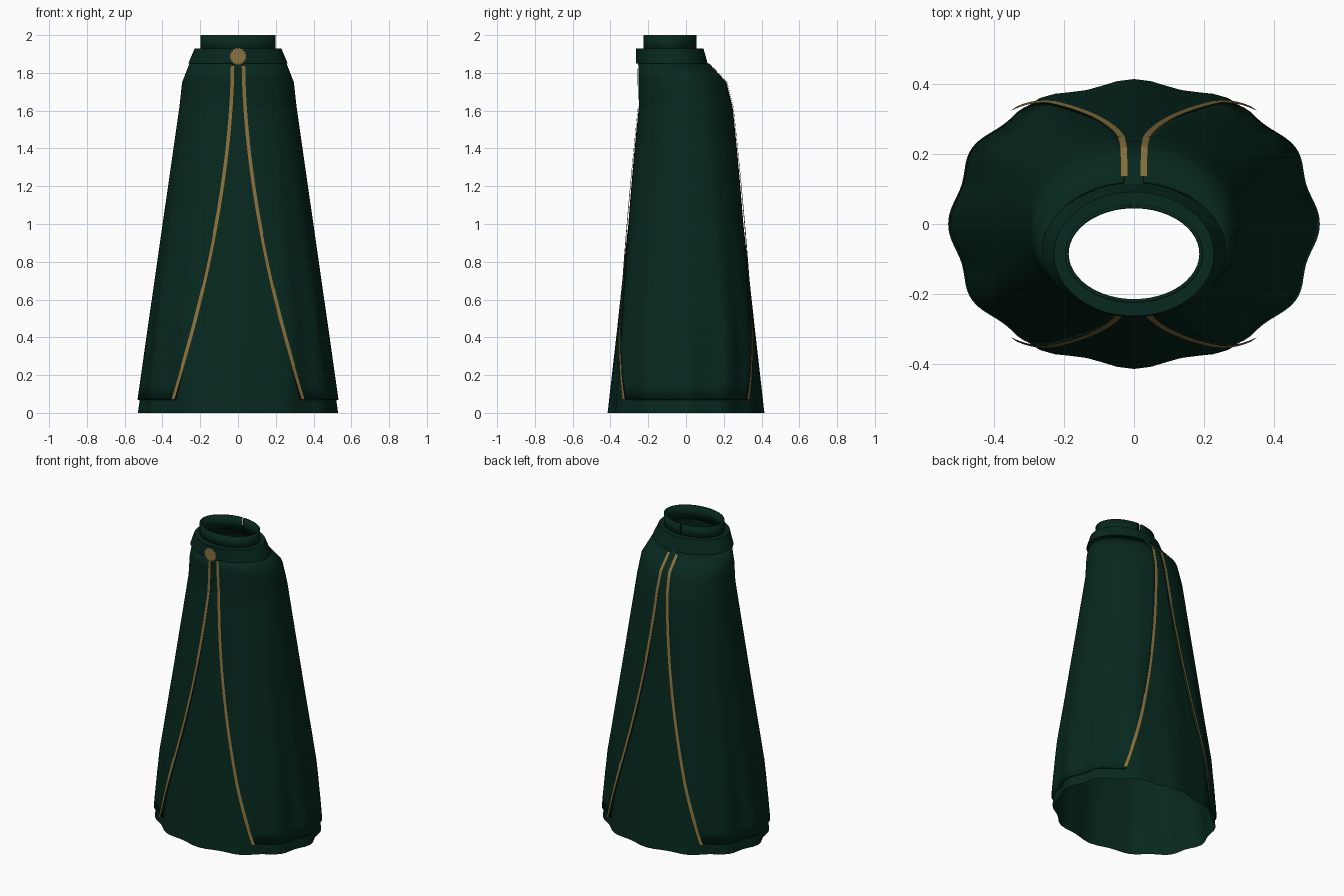
import bpy, bmesh, math

cube = bpy.data.objects.get("Cube")
if cube:
    bpy.data.objects.remove(cube, do_unlink=True)


def material(name, rgb):
    m = bpy.data.materials.new(name)
    m.use_nodes = True
    m.diffuse_color = (*rgb, 1)
    bsdf = m.node_tree.nodes["Principled BSDF"]
    bsdf.inputs["Base Color"].default_value = (*rgb, 1)
    bsdf.inputs["Roughness"].default_value = 0.8
    return m


GREEN = material("deep green cloth", (0.002, 0.021, 0.013))
GOLD = material("antique gold", (0.245, 0.168, 0.05))

# Body outline: height, half width, front y, back y, squareness of section
BODY = [(0, 0.53, -0.415, 0.415, 2.05), (0.45, 0.466, -0.364, 0.364, 2.45),
        (1.62, 0.298, -0.239, 0.236, 2.1), (1.75, 0.284, -0.24, 0.203, 2.05),
        (1.85, 0.245, -0.242, 0.112, 2.0), (1.93, 0.2, -0.225, 0.055, 2.0)]
HEM, TOP = 0.07, 1.85


def body_ring(z):
    for a, b in zip(BODY, BODY[1:]):
        if z <= b[0]:
            f = (z - a[0]) / (b[0] - a[0])
            return [p + (q - p) * f for p, q in zip(a, b)]
    return BODY[-1]


def point(ring, t, grow=0.0, pleat=0.0):
    """Point at angle t on a squared oval, with optional pleats."""
    z, rx, front, back, n = ring
    r = 1 - pleat * 0.022 * (1 - math.cos(12 * t))
    c, s = math.cos(t), math.sin(t)
    x = math.copysign(abs(c) ** (2 / n), c) * (rx * r + grow)
    y = math.copysign(abs(s) ** (2 / n), s) * ((back - front) / 2 * r + grow)
    return (x, y + (front + back) / 2, z)


def fade(z):
    return max(0.0, 1 - z / 1.5)


def sheet(name, rows, mat, closed=False, thick=0.0, mirror=False):
    """Skin a grid of points, rows running upward and counterclockwise."""
    bm = bmesh.new()
    grid = [[bm.verts.new(p) for p in row] for row in rows]
    count = len(grid[0])
    for lo, hi in zip(grid, grid[1:]):
        for i in range(count if closed else count - 1):
            j = (i + 1) % count
            bm.faces.new((lo[i], lo[j], hi[j], hi[i]))
    return finish(name, bm, mat, thick, mirror)


def finish(name, bm, mat, thick=0.0, mirror=False):
    mesh = bpy.data.meshes.new(name)
    bm.to_mesh(mesh)
    bm.free()
    mesh.materials.append(mat)
    ob = bpy.data.objects.new(name, mesh)
    bpy.context.collection.objects.link(ob)
    bpy.ops.object.select_all(action='DESELECT')
    ob.select_set(True)
    bpy.context.view_layer.objects.active = ob
    bpy.ops.object.shade_smooth_by_angle(angle=math.radians(35))
    if thick:
        mod = ob.modifiers.new("thickness", 'SOLIDIFY')
        mod.thickness, mod.offset = thick, -1
    if mirror:
        ob.modifiers.new("mirror", 'MIRROR')
    return ob


def heights(lo, hi, steps):
    zs = {round(lo + (hi - lo) * i / steps, 4) for i in range(steps + 1)}
    return sorted(zs | {r[0] for r in BODY if lo <= r[0] <= hi})


def full_turn(count):
    return [math.tau * i / count for i in range(count)]


# Long robe, open at the hem and neck
sheet("robe", [[point(body_ring(z), t, 0, fade(z)) for t in full_turn(72)]
               for z in heights(0, 1.93, 24)], GREEN, closed=True)


# Outer side panels, whose edges flare away from the centre line
def edge_x(z):
    return 0.026 + 0.311 * max(0, (TOP - z) / (TOP - HEM)) ** 1.77


def edge_angle(z, x):
    ring = body_ring(z)
    return math.acos(min(1, x / ring[1]) ** (ring[4] / 2))


panel_rows = []
for z in heights(HEM, TOP, 24):
    a = edge_angle(z, edge_x(z))
    panel_rows.append([point(body_ring(z), -a + 2 * a * i / 40, 0.012, fade(z))
                       for i in range(41)])
sheet("side_panels", panel_rows, GREEN, thick=0.011, mirror=True)

# Gold braid along the panel edges, front and back
for name, side in (("front_braid", -1), ("back_braid", 1)):
    rows = []
    for z in heights(HEM, TOP - 0.01, 40):
        ts = sorted(side * edge_angle(z, edge_x(z) + d) for d in (-0.01, 0.01))
        rows.append([point(body_ring(z), t, 0.016, fade(z) * 0.25) for t in ts])
    sheet(name, rows, GOLD, mirror=True)

# Flat collar resting on the shoulders
COLLAR = [(1.85, 0.24, -0.24, 0.095, 2.0), (1.85, 0.263, -0.266, 0.115, 2.0),
          (1.93, 0.229, -0.264, 0.092, 2.0), (1.93, 0.19, -0.22, 0.045, 2.0)]
sheet("collar", [[point(r, t) for t in full_turn(48)] for r in COLLAR],
      GREEN, closed=True)

# Standing neck band with a narrow slit at the back
NECK = [(1.91, 0.198, -0.226, 0.056, 2.0), (2.0, 0.198, -0.226, 0.056, 2.0)]
slit = math.radians(2)
arc = [math.pi / 2 + slit + (math.tau - 2 * slit) * i / 48 for i in range(49)]
sheet("neck_band", [[point(r, t) for t in arc] for r in NECK], GREEN, thick=0.011)

# Toothed round clasp at the throat
bm = bmesh.new()
points = 32
bm.faces.new([bm.verts.new((r * math.cos(t), -0.29, 1.888 + r * math.sin(t)))
              for t, r in zip(full_turn(points), (0.041, 0.05) * (points // 2))])
finish("clasp", bm, GOLD)
